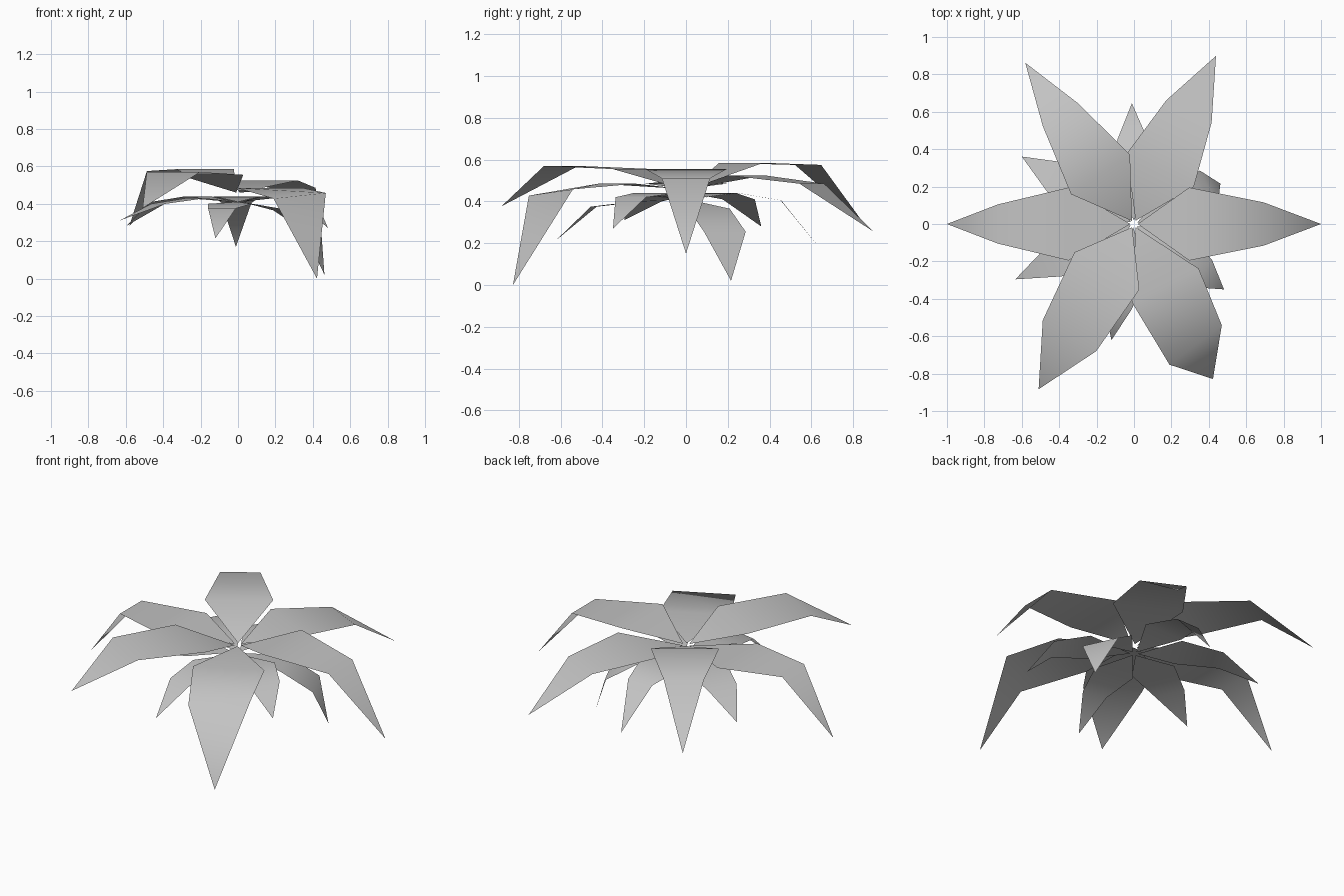
import bpy
from math import radians
from mathutils import Matrix, Vector

default_cube = bpy.data.objects.get("Cube")
if default_cube:
    bpy.data.objects.remove(default_cube, do_unlink=True)

# One plain grey for the whole plant
grey = bpy.data.materials.new("leaf_grey")
grey.use_nodes = True
grey.diffuse_color = (0.55, 0.55, 0.55, 1)
grey.node_tree.nodes["Principled BSDF"].inputs["Base Color"].default_value = grey.diffuse_color


def make_leaf(name, base_height, angle, inner, outer, tip, yaw=0, roll=0):
    """Bent blade: a base point, two cross-sections (reach, half width, height) and a tip."""
    turn = Matrix.Rotation(radians(angle), 3, "Z")
    points = [Vector((0.02, 0, base_height))]
    for (reach, half_width, height), twist in ((inner, 0), (outer, 1)):
        swing = Matrix.Rotation(radians(yaw * twist), 3, "Z")
        for side in (-1, 1):
            across = swing @ Vector((0, side * half_width, 0))
            across.z = side * roll * twist
            points.append(Vector((reach, 0, height)) + across)
    points.append(Vector((tip[0], 0, tip[1])))

    mesh = bpy.data.meshes.new(name)
    faces = [(0, 1, 2), (1, 3, 4, 2), (3, 5, 4)]
    mesh.from_pydata([turn @ point for point in points], [], faces)
    mesh.materials.append(grey)
    for face in mesh.polygons:
        face.use_smooth = True
    mesh.update()
    leaf = bpy.data.objects.new(name, mesh)
    bpy.context.collection.objects.link(leaf)
    return leaf


# Upper ring of large leaves
upper_base = 0.46
make_leaf("upper_leaf_left", upper_base, 0,
          inner=(0.295, 0.195, 0.555), outer=(0.695, 0.115, 0.51), tip=(1.0, 0.15))
make_leaf("upper_leaf_back_left", upper_base, 64,
          inner=(0.32, 0.2, 0.525), outer=(0.67, 0.135, 0.485), tip=(1.0, 0.255))
make_leaf("upper_leaf_back_right", upper_base, 124,
          inner=(0.32, 0.19, 0.585), outer=(0.705, 0.112, 0.575), tip=(1.04, 0.28))
make_leaf("upper_leaf_right", upper_base, 180,
          inner=(0.35, 0.195, 0.485), outer=(0.727, 0.105, 0.495), tip=(1.0, 0.155))
make_leaf("upper_leaf_front_right", upper_base, 240,
          inner=(0.29, 0.2, 0.555), outer=(0.69, 0.165, 0.57), tip=(1.02, 0.377))
make_leaf("upper_leaf_front_left", upper_base, 297,
          inner=(0.37, 0.2, 0.485), outer=(0.726, 0.175, 0.443), tip=(0.93, 0),
          yaw=10, roll=0.015)

# Lower ring of small leaves
lower_base = 0.41
make_leaf("lower_leaf_left", lower_base, 25,
          inner=(0.26, 0.11, 0.365), outer=(0.44, 0.11, 0.255), tip=(0.51, 0.02))
make_leaf("lower_leaf_back", lower_base, 91,
          inner=(0.25, 0.13, 0.44), outer=(0.455, 0.08, 0.405), tip=(0.645, 0.17))
make_leaf("lower_leaf_back_right", lower_base, 149,
          inner=(0.25, 0.13, 0.44), outer=(0.49, 0.09, 0.41), tip=(0.7, 0.28))
make_leaf("lower_leaf_front_right", lower_base, 205,
          inner=(0.25, 0.13, 0.43), outer=(0.47, 0.09, 0.4), tip=(0.7, 0.31))
make_leaf("lower_leaf_front", lower_base, 259,
          inner=(0.23, 0.12, 0.4), outer=(0.45, 0.075, 0.375), tip=(0.633, 0.215))
make_leaf("lower_leaf_front_left", lower_base, 324,
          inner=(0.25, 0.13, 0.44), outer=(0.45, 0.09, 0.42), tip=(0.595, 0.27))
